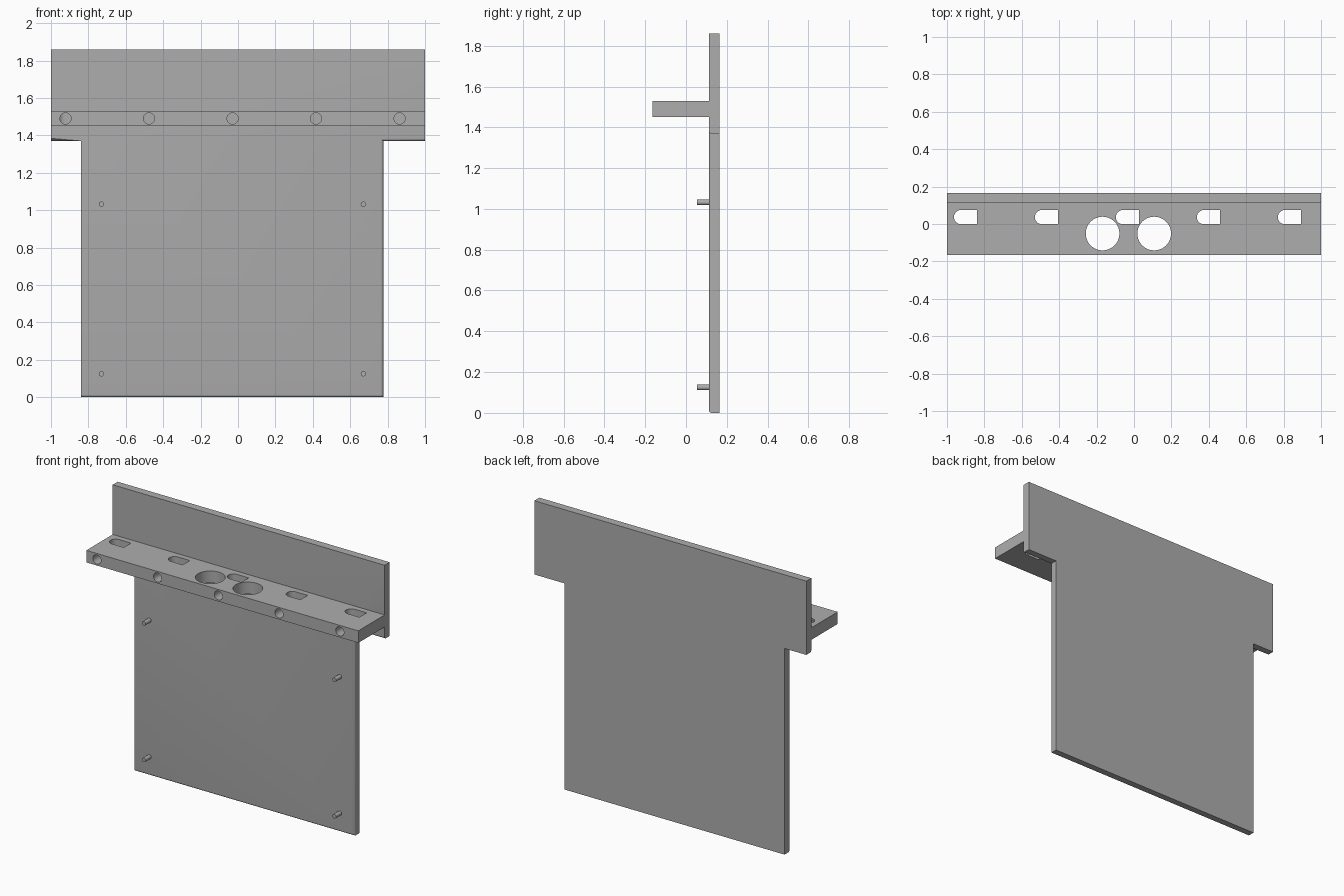
import bpy, bmesh
from math import sin, cos, pi
from mathutils import Matrix

cube = bpy.data.objects.get("Cube")
if cube:
    bpy.data.objects.remove(cube)

grey = bpy.data.materials.new("plain_grey")
grey.use_nodes = True
grey.diffuse_color = (0.42, 0.42, 0.42, 1)
grey.node_tree.nodes["Principled BSDF"].inputs["Base Color"].default_value = grey.diffuse_color

FRONT, BACK, SHELF_FRONT = 0.112, 0.165, -0.165
SHELF_LOW, SHELF_HIGH = 1.45, 1.53


def make_object(name, bm):
    bmesh.ops.recalc_face_normals(bm, faces=bm.faces)
    mesh = bpy.data.meshes.new(name)
    bm.to_mesh(mesh)
    bm.free()
    mesh.materials.append(grey)
    obj = bpy.data.objects.new(name, mesh)
    bpy.context.collection.objects.link(obj)
    return obj


def extrude(points, offset):
    """Solid made by sweeping a closed outline along an offset."""
    bm = bmesh.new()
    face = bm.faces.new([bm.verts.new(p) for p in points])
    swept = bmesh.ops.extrude_face_region(bm, geom=[face])["geom"]
    verts = [v for v in swept if isinstance(v, bmesh.types.BMVert)]
    bmesh.ops.translate(bm, verts=verts, vec=offset)
    return bm


def rod(x, z, radius, y0, y1, sides=32):
    """Round bar running front to back."""
    ring = [(x + radius * cos(2 * pi * i / sides), y0,
             z + radius * sin(2 * pi * i / sides)) for i in range(sides)]
    return extrude(ring, (0, y1 - y0, 0))


def upright(outline):
    """Cutter running vertically through the shelf."""
    return extrude([(x, y, SHELF_LOW - 0.1) for x, y in outline], (0, 0, 0.3))


def smooth(obj):
    bpy.ops.object.select_all(action='DESELECT')
    obj.select_set(True)
    bpy.context.view_layer.objects.active = obj
    bpy.ops.object.shade_smooth_by_angle(angle=0.6)


# Back plate: wide top band with a narrower panel hanging below
left, right, step, top = -0.84, 0.777, 1.37, 1.86
outline = [(-1, top), (-1, step), (left, step), (left, 0),
           (right, 0), (right, step), (1, step), (1, top)]
bm = extrude([(x, FRONT, z) for x, z in outline], (0, BACK - FRONT, 0))


def rounded(edge):
    a, b = (v.co for v in edge.verts)
    if abs(a.y - FRONT) > 1e-4 or abs(b.y - FRONT) > 1e-4:
        return False
    mid = (a + b) / 2
    return mid.z < 0.01 or abs(mid.z - step) < 0.01 or abs(mid.x - right) < 0.01


bmesh.ops.bevel(bm, geom=[e for e in bm.edges if rounded(e)], offset=0.014,
                segments=5, profile=0.5, affect='EDGES')
plate = make_object("back_plate", bm)
smooth(plate)

# Shelf
bm = bmesh.new()
bmesh.ops.create_cube(bm, size=1, matrix=Matrix.Translation(
    (0, (SHELF_FRONT + FRONT) / 2, (SHELF_LOW + SHELF_HIGH) / 2))
    @ Matrix.Diagonal((2, FRONT - SHELF_FRONT, SHELF_HIGH - SHELF_LOW, 1)))
shelf = make_object("shelf", bm)

# Cutters: slots with one round end, bores from the front, two large holes
cutters = []
r, slot_y = 0.038, 0.037
for i in range(5):
    x = -0.963 + 0.433 * i
    arc = [(x + r - r * sin(pi * k / 16), slot_y + r * cos(pi * k / 16)) for k in range(17)]
    slot = arc + [(x + 0.124, slot_y - r), (x + 0.124, slot_y + r)]
    cutters.append(make_object("slot_cutter", upright(slot)))
    bore_x = -0.922 + 0.4465 * i
    cutters.append(make_object("bore_cutter", rod(bore_x, 1.49, 0.03, -0.3, 0.03)))
for x in (-0.168, 0.108):
    ring = [(x + 0.09 * cos(pi * k / 32), -0.051 + 0.09 * sin(pi * k / 32)) for k in range(64)]
    cutters.append(make_object("large_hole_cutter", upright(ring)))

bpy.context.view_layer.objects.active = shelf
for cutter in cutters:
    cutter.hide_render = True
    mod = shelf.modifiers.new("cut", 'BOOLEAN')
    mod.operation = 'DIFFERENCE'
    mod.solver = 'EXACT'
    mod.object = cutter
    bpy.ops.object.modifier_apply(modifier=mod.name)
for cutter in cutters:
    bpy.data.objects.remove(cutter)
smooth(shelf)

# Four small mounting pegs
for side, x in (("right", -0.73), ("left", 0.67)):
    for level, z in (("lower", 0.125), ("upper", 1.032)):
        peg = make_object(f"{level}_{side}_peg", rod(x, z, 0.014, 0.054, FRONT + 0.01, 20))
        smooth(peg)
